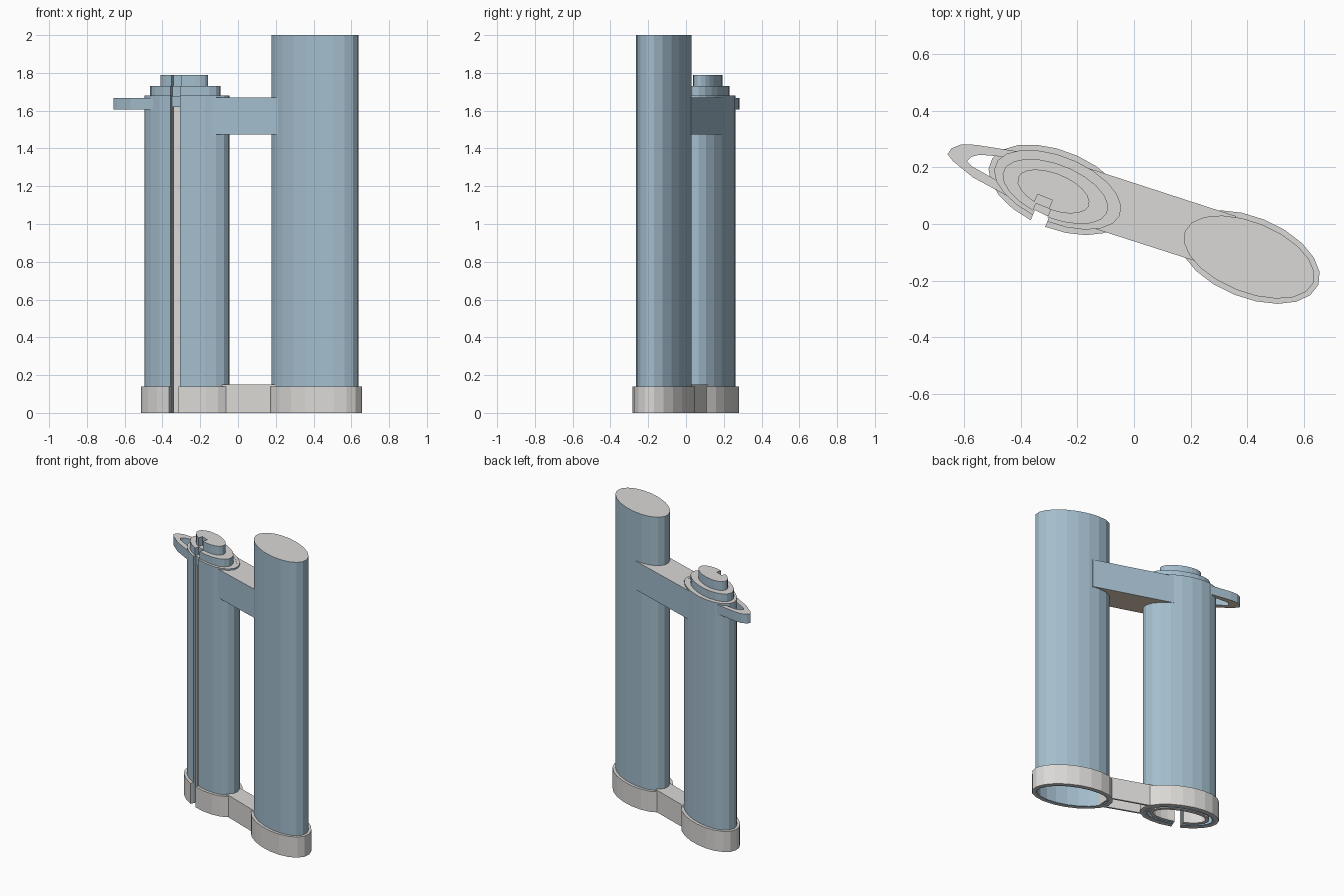
import bpy, bmesh
from math import sin, cos, acos, pi, radians

cube = bpy.data.objects.get("Cube")
if cube:
    bpy.data.objects.remove(cube, do_unlink=True)


def material(name, rgb):
    m = bpy.data.materials.new(name)
    m.use_nodes = True
    m.diffuse_color = (*rgb, 1)
    m.node_tree.nodes["Principled BSDF"].inputs["Base Color"].default_value = (*rgb, 1)
    return m


BLUE = material("blue_wall", (0.37, 0.51, 0.61))
GREY = material("light_grey", (0.70, 0.69, 0.67))
BEIGE = material("beige_underside", (0.72, 0.62, 0.50))

TILT = radians(-22)
TALL = (0.407, -0.117)
SHORT = (-0.27, 0.121)
SLOT_LEFT, SLOT_RIGHT = -0.048, 0.008
SIDES = 20


def place(points, centre):
    """Turn local plan points to the tilt of the towers and move them."""
    c, s = cos(TILT), sin(TILT)
    return [(centre[0] + u * c - v * s, centre[1] + u * s + v * c) for u, v in points]


def ellipse(a, b):
    return [(a * cos(2 * pi * i / SIDES), b * sin(2 * pi * i / SIDES)) for i in range(SIDES)]


def slotted_arc(a, b):
    """Ellipse that stops at both edges of the front slot."""
    t0 = -acos(SLOT_RIGHT / a)
    t1 = 2 * pi - acos(SLOT_LEFT / a)
    steps = [t0 + (t1 - t0) * i / SIDES for i in range(SIDES + 1)]
    return [(a * cos(t), b * sin(t)) for t in steps]


def split_ring(a, b, wall):
    return slotted_arc(a, b) + slotted_arc(a - wall, b - wall)[::-1]


def notched(a, b, depth):
    return slotted_arc(a, b) + [(SLOT_LEFT, depth), (SLOT_RIGHT, depth)]


def finish(name, bm, side, top, bottom):
    bmesh.ops.recalc_face_normals(bm, faces=bm.faces[:])
    for f in bm.faces:
        f.material_index = 1 if f.normal.z > 0.5 else 2 if f.normal.z < -0.5 else 0
    mesh = bpy.data.meshes.new(name)
    bm.to_mesh(mesh)
    bm.free()
    for m in (side, top, bottom):
        mesh.materials.append(m)
    obj = bpy.data.objects.new(name, mesh)
    bpy.context.collection.objects.link(obj)
    return obj


def prism(name, points, z0, z1, side=BLUE, top=GREY, bottom=GREY, wall=0, recess=0):
    """Upright extrusion; a recess hollows it from below."""
    bm = bmesh.new()
    floor = bm.faces.new([bm.verts.new((x, y, z0)) for x, y in points])
    new = bmesh.ops.extrude_face_region(bm, geom=[floor], use_keep_orig=True)["geom"]
    bmesh.ops.translate(bm, vec=(0, 0, z1 - z0),
                        verts=[g for g in new if isinstance(g, bmesh.types.BMVert)])
    bmesh.ops.recalc_face_normals(bm, faces=bm.faces[:])
    if recess:
        floor = min(bm.faces, key=lambda f: f.calc_center_median().z)
        bmesh.ops.inset_region(bm, faces=[floor], thickness=wall, use_even_offset=True)
        inner = bmesh.ops.extrude_discrete_faces(bm, faces=[floor])["faces"][0]
        bmesh.ops.translate(bm, vec=(0, 0, recess), verts=inner.verts[:])
    return finish(name, bm, side, top, bottom)


def tube(name, outer, inner, z0, z1, mat):
    """Closed ring between two matching loops."""
    bm = bmesh.new()
    loops = [[bm.verts.new((x, y, z)) for x, y in pts]
             for pts, z in ((outer, z0), (outer, z1), (inner, z1), (inner, z0))]
    n = len(outer)
    for k in range(4):
        p, q = loops[k], loops[(k + 1) % 4]
        for i in range(n):
            j = (i + 1) % n
            bm.faces.new((p[i], p[j], q[j], q[i]))
    return finish(name, bm, mat, mat, mat)


# Tall tower, open below, with its base collar
prism("tall_tower", place(ellipse(0.245, 0.124), TALL), 0, 2.0, bottom=BLUE, wall=0.012, recess=1.97)
tube("tall_tower_collar", place(ellipse(0.264, 0.143), TALL),
     place(ellipse(0.245, 0.124), TALL), 0, 0.14, GREY)

# Short tower: slotted shell, inner liner and collar
prism("short_tower_shell", place(split_ring(0.238, 0.118, 0.02), SHORT), 0, 1.68, bottom=BLUE)
prism("short_tower_liner", place(split_ring(0.195, 0.09, 0.022), SHORT), 0, 1.64, side=GREY)
prism("short_tower_collar", place(split_ring(0.258, 0.138, 0.022), SHORT), 0, 0.14, side=GREY)

# Stepped roof of the short tower
prism("roof_plate", place(ellipse(0.222, 0.1), SHORT), 1.62, 1.678)
prism("lower_step", place(notched(0.198, 0.095, -0.065), (-0.278, 0.115)), 1.67, 1.73)
prism("upper_step", place(notched(0.135, 0.064, -0.03), (-0.285, 0.115)), 1.72, 1.79)

# Bridge between the towers
prism("bridge", [(-0.2, 0.21), (0.36, 0.028), (0.36, -0.177), (-0.2, 0.003)],
      1.475, 1.67, bottom=BEIGE)

# Base link, hollow from below
prism("base_link", [(-0.085, 0.123), (0.215, 0.018), (0.205, -0.112), (-0.085, -0.005)],
      0, 0.15, side=GREY, wall=0.012, recess=0.13)

# Loop handle on the outer side of the short tower
handle_outer = [(-0.40, 0.255), (-0.56, 0.28), (-0.61, 0.282), (-0.645, 0.268),
                (-0.66, 0.247), (-0.64, 0.222), (-0.57, 0.165), (-0.44, 0.095)]
handle_inner = [(-0.46, 0.14), (-0.575, 0.205), (-0.59, 0.222),
                (-0.575, 0.238), (-0.545, 0.245), (-0.43, 0.235)]
prism("loop_handle", handle_outer + handle_inner, 1.605, 1.668, bottom=BEIGE)
